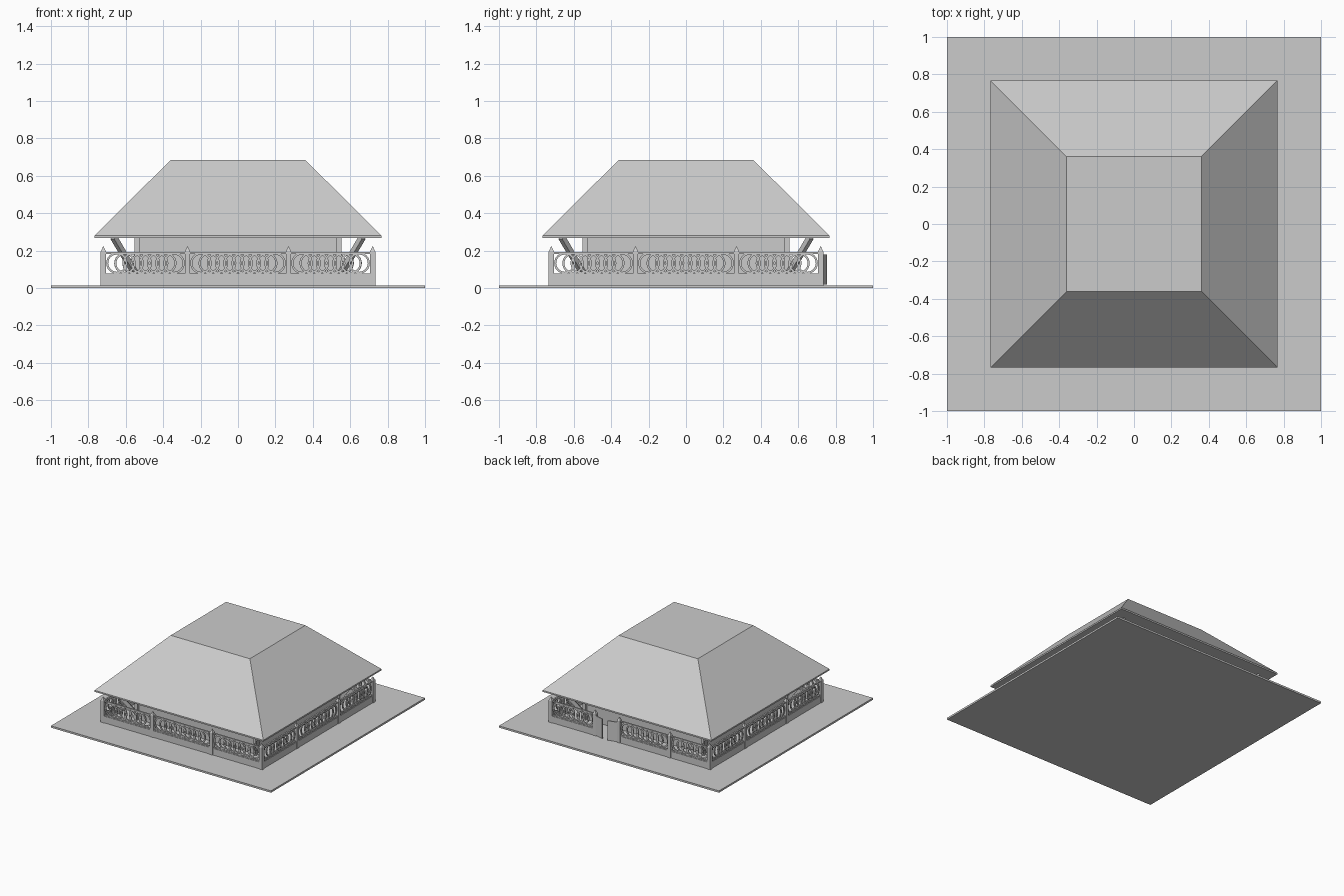
import bpy, bmesh
from math import pi, cos, sin, radians
from mathutils import Matrix, Vector

old = bpy.data.objects.get("Cube")
if old:
    bpy.data.objects.remove(old, do_unlink=True)

grey = bpy.data.materials.new("plain grey")
grey.use_nodes = True
grey.diffuse_color = (0.6, 0.6, 0.6, 1)
grey.node_tree.nodes["Principled BSDF"].inputs["Base Color"].default_value = (0.6, 0.6, 0.6, 1)

GROUND = 0.015   # top of the ground slab
EDGE = 0.72      # centre line of the fence
RING_R = 0.057
RING_Z = 0.133


def box(bm, lo, hi, matrix=Matrix()):
    lo, hi = Vector(lo), Vector(hi)
    size = Matrix.Diagonal((*(hi - lo), 1))
    bmesh.ops.create_cube(bm, size=1, matrix=matrix @ Matrix.Translation((lo + hi) / 2) @ size)


def frustum(bm, half_low, half_high, z0, z1, x=0, y=0):
    """Square tapering block; a zero upper half-width makes a point."""
    place = Matrix.Translation((x, y, (z0 + z1) / 2)) @ Matrix.Rotation(pi / 4, 4, 'Z')
    bmesh.ops.create_cone(bm, cap_ends=True, segments=4, radius1=half_low * 2 ** 0.5,
                          radius2=half_high * 2 ** 0.5, depth=z1 - z0, matrix=place)


def ring(bm, x, y, sides=24, width=0.011, depth=0.008):
    """Flat upright ring with a square section."""
    loops = []
    for r, d in ((RING_R, -depth), (RING_R, depth), (RING_R - width, depth), (RING_R - width, -depth)):
        loops.append([bm.verts.new((x + r * cos(2 * pi * i / sides), y + d / 2,
                                    RING_Z + r * sin(2 * pi * i / sides))) for i in range(sides)])
    for k in range(4):
        a, b = loops[k], loops[(k + 1) % 4]
        for i in range(sides):
            j = (i + 1) % sides
            bm.faces.new((a[i], a[j], b[j], b[i]))


def finish(bm, name, turn=0):
    bmesh.ops.recalc_face_normals(bm, faces=bm.faces)
    mesh = bpy.data.meshes.new(name)
    bm.to_mesh(mesh)
    bm.free()
    mesh.materials.append(grey)
    obj = bpy.data.objects.new(name, mesh)
    obj.rotation_euler.z = turn
    bpy.context.scene.collection.objects.link(obj)
    return obj


# Ground slab
bm = bmesh.new()
box(bm, (-1, -1, 0), (1, 1, GROUND))
finish(bm, "ground_slab")

# Hipped roof with a flat top and a thin eave board
bm = bmesh.new()
frustum(bm, 0.767, 0.36, 0.28, 0.685)
finish(bm, "roof")
bm = bmesh.new()
box(bm, (-0.767, -0.767, 0.268), (0.767, 0.767, 0.28))
finish(bm, "eave_board")

# Inner house
bm = bmesh.new()
box(bm, (-0.535, -0.535, GROUND), (0.535, 0.535, 0.27))
finish(bm, "house_walls")

# Corner columns and the slanted braces that carry the eaves
bm = bmesh.new()
braces = bmesh.new()
for sx in (-1, 1):
    for sy in (-1, 1):
        x, y = 0.54 * sx, 0.54 * sy
        box(bm, (x - 0.013, y - 0.013, GROUND), (x + 0.013, y + 0.013, 0.27))
        low, high = Vector((x, y, 0.06)), Vector((0.665 * sx, 0.665 * sy, 0.272))
        lean = (high - low).to_track_quat('Z', 'Y').to_matrix().to_4x4()
        box(braces, (-0.014, -0.014, 0), (0.014, 0.014, (high - low).length),
            Matrix.Translation(low) @ lean)
finish(bm, "corner_columns")
finish(braces, "eave_braces")

# Fence: side name, quarter turns, post positions, gate bay number
plain = (-0.72, -0.27, 0.27, 0.72)
gated = (-0.72, -0.32, -0.1, 0.36, 0.72)
sides = (("front", 0, plain, None), ("left", 1, plain, None),
         ("back", 2, gated, 1), ("right", 3, plain, None))

for side, quarter, posts, gate in sides:
    turn = quarter * pi / 2
    wall, rails, rings, stakes = (bmesh.new() for _ in range(4))
    for bay, (a, b) in enumerate(zip(posts, posts[1:])):
        if bay == gate:
            continue
        box(wall, (a, -0.73, GROUND), (b, -0.71, 0.07))
        for z in (0.074, 0.188):
            box(rails, (a, -EDGE - 0.006, z - 0.005), (b, -EDGE + 0.006, z + 0.005))
        first, last = a + 0.015 + RING_R, b - 0.015 - RING_R
        count = round((last - first) / 0.0445) + 1
        for i in range(count):
            # alternate rings sit a hair in front so they overlap cleanly
            ring(rings, first + (last - first) * i / (count - 1), -EDGE + 0.003 * (i % 2))
    for x in posts[:-1]:
        frustum(stakes, 0.014, 0.014, GROUND, 0.195, x, -EDGE)
        frustum(stakes, 0.014, 0, 0.195, 0.225, x, -EDGE)
    finish(wall, side + "_low_wall", turn)
    finish(rails, side + "_rails", turn)
    finish(rings, side + "_rings", turn)
    finish(stakes, side + "_posts", turn)

# Pair of gate leaves standing slightly open
for name, hinge, way in (("gate_leaf_a", 0.31, -1), ("gate_leaf_b", 0.11, 1)):
    bm = bmesh.new()
    swing = Matrix.Translation((hinge, 0.728, 0)) @ Matrix.Rotation(radians(-15 * -way), 4, 'Z')
    box(bm, (min(0, 0.08 * way), -0.005, 0.02), (max(0, 0.08 * way), 0.005, 0.18), swing)
    finish(bm, name)
